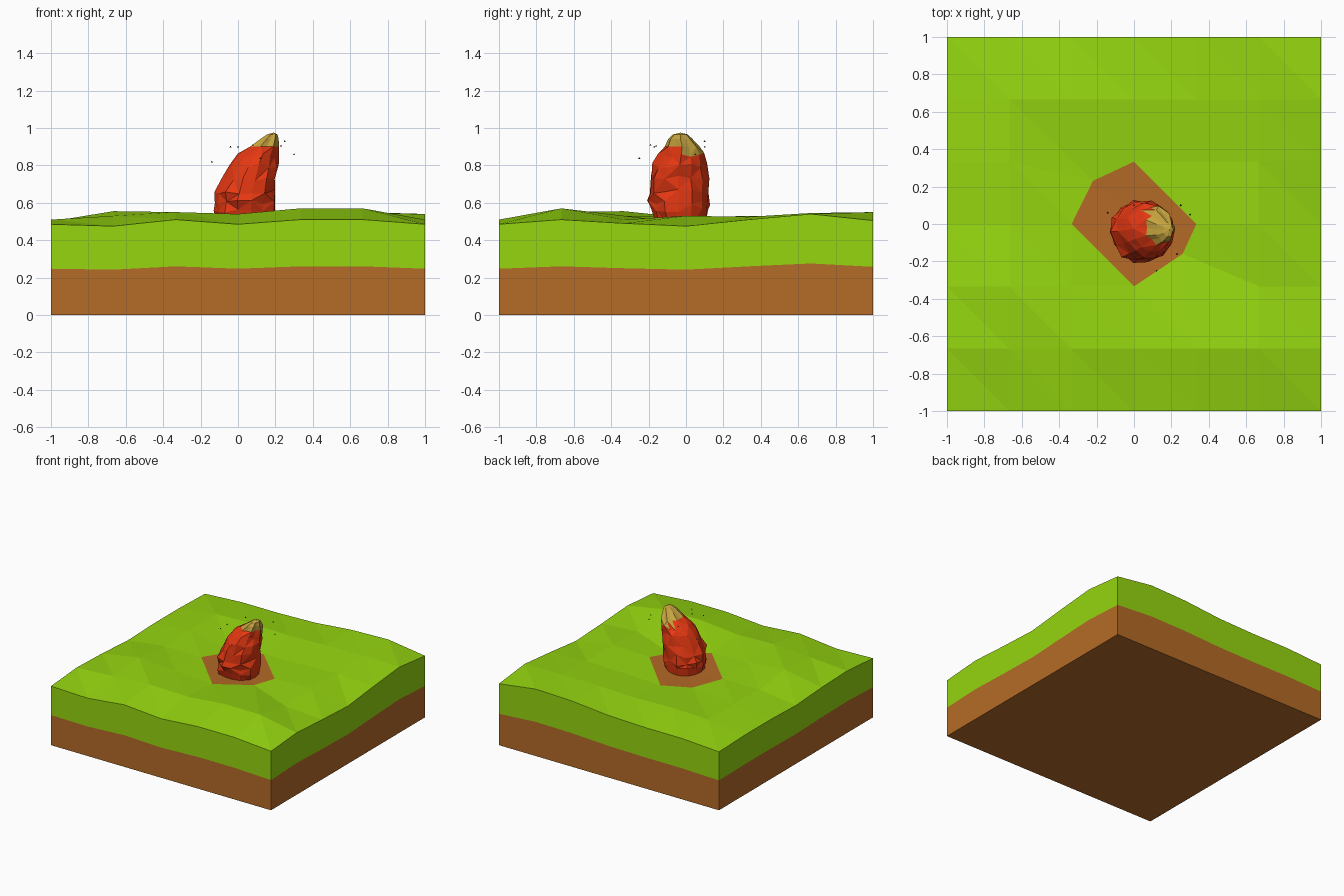
import bpy, bmesh, math, random
from mathutils import Vector, Matrix

if "Cube" in bpy.data.objects:
    bpy.data.objects.remove(bpy.data.objects["Cube"])

random.seed(4)


def material(name, rgb):
    m = bpy.data.materials.new(name)
    m.diffuse_color = (*rgb, 1)
    m.use_nodes = True
    m.node_tree.nodes["Principled BSDF"].inputs["Base Color"].default_value = m.diffuse_color
    return m


GRASS = material("grass", (0.30, 0.67, 0.005))
DIRT = material("dirt", (0.46, 0.145, 0.02))
RED = material("red", (0.80, 0.04, 0.006))
STRAW = material("straw", (0.58, 0.38, 0.05))
DARK = material("speck", (0.07, 0.10, 0.02))


def finish(bm, name, mats):
    bmesh.ops.recalc_face_normals(bm, faces=bm.faces[:])
    me = bpy.data.meshes.new(name)
    bm.to_mesh(me)
    bm.free()
    for m in mats:
        me.materials.append(m)
    ob = bpy.data.objects.new(name, me)
    bpy.context.collection.objects.link(ob)
    return ob


# ground block: 7 x 7 height grid, rows run from front to back
H = [
    [.485, .475, .51, .485, .51, .51, .485],
    [.51, .53, .55, .54, .57, .57, .51],
    [.50, .555, .53, .515, .51, .51, .49],
    [.48, .52, .52, .495, .52, .53, .475],
    [.49, .53, .505, .505, .515, .525, .51],
    [.49, .53, .54, .53, .54, .545, .54],
    [.48, .50, .50, .51, .54, .55, .505],
]
moved = {(2, 4): (-.22, .23), (4, 2): (.26, -.16)}
bm = bmesh.new()
grid = {}
for j in range(7):
    for i in range(7):
        x, y = moved.get((i, j), (i / 3 - 1, j / 3 - 1))
        grid[i, j] = bm.verts.new((x, y, H[j][i]))
centre = grid[3, 3]
for j in range(6):
    for i in range(6):
        a, b, c, d = grid[i, j], grid[i + 1, j], grid[i + 1, j + 1], grid[i, j + 1]
        for tri in ((a, b, d), (b, c, d)):
            # bare earth surrounds the middle vertex
            bm.faces.new(tri).material_index = int(centre in tri)

# cut sides: grass band over dirt band, then the underside
rim = ([grid[i, 0] for i in range(6)] + [grid[6, j] for j in range(6)]
       + [grid[i, 6] for i in range(6, 0, -1)] + [grid[0, j] for j in range(6, 0, -1)])
mid = [bm.verts.new((v.co.x, v.co.y, v.co.z * .51)) for v in rim]
low = [bm.verts.new((v.co.x, v.co.y, 0)) for v in rim]
for k in range(24):
    n = (k + 1) % 24
    bm.faces.new((rim[k], rim[n], mid[n], mid[k])).material_index = 0
    bm.faces.new((mid[k], mid[n], low[n], low[k])).material_index = 1
bm.faces.new(low).material_index = 1
finish(bm, "ground_block", [GRASS, DIRT])

# bumpy leaning root: elliptical rings (z, centre x, radius x, centre y, radius y)
RINGS = [
    (.47, .03, .15, -.03, .13), (.56, .035, .165, -.04, .155),
    (.60, .035, .168, -.04, .165), (.66, .04, .162, -.04, .167),
    (.73, .06, .143, -.04, .16), (.80, .085, .127, -.033, .143),
    (.855, .108, .106, -.025, .122), (.90, .138, .075, -.02, .088),
    (.94, .165, .048, -.03, .062), (.965, .182, .027, -.03, .038),
]
N = 14
bm = bmesh.new()
rings = []
for r, (z, cx, rx, cy, ry) in enumerate(RINGS):
    ring = []
    for k in range(N):
        a = 2 * math.pi * k / N
        cap = r > 6
        s = 1 + (.09 * (-1) ** k if cap else random.uniform(-.09, .06))
        dz = 0 if cap else random.uniform(-.014, .014)
        ring.append(bm.verts.new((cx + rx * s * math.cos(a), cy + ry * s * math.sin(a), z + dz)))
    rings.append(ring)
for r, (lo, hi) in enumerate(zip(rings, rings[1:])):
    for k in range(N):
        n = (k + 1) % N
        if (k + r) % 2:
            tris = ((lo[k], lo[n], hi[n]), (lo[k], hi[n], hi[k]))
        else:
            tris = ((lo[k], lo[n], hi[k]), (lo[n], hi[n], hi[k]))
        for t in tris:
            bm.faces.new(t)
tip = bm.verts.new((.19, -.03, .975))
for k in range(N):
    bm.faces.new((rings[-1][k], rings[-1][(k + 1) % N], tip))
bm.faces.new(rings[0][::-1])
# straw-coloured cap, reaching lower at the back and right
for f in bm.faces:
    c = f.calc_center_median()
    f.material_index = int(c.z + .3 * c.y + .2 * (c.x - .13) > .882)
finish(bm, "leaning_root", [RED, STRAW])

# tiny specks hovering round the tip
SPECKS = [(-.14, .06, .82), (.12, -.25, .84), (-.04, -.17, .90), (0, .10, .90),
          (.23, -.16, .905), (.30, .05, .86), (.25, .10, .93), (.08, -.19, .91)]
bm = bmesh.new()
for p in SPECKS:
    bmesh.ops.create_cone(bm, segments=4, radius1=.006, radius2=0, depth=.01, cap_ends=True,
                          matrix=Matrix.Translation(Vector(p)))
finish(bm, "specks", [DARK])
